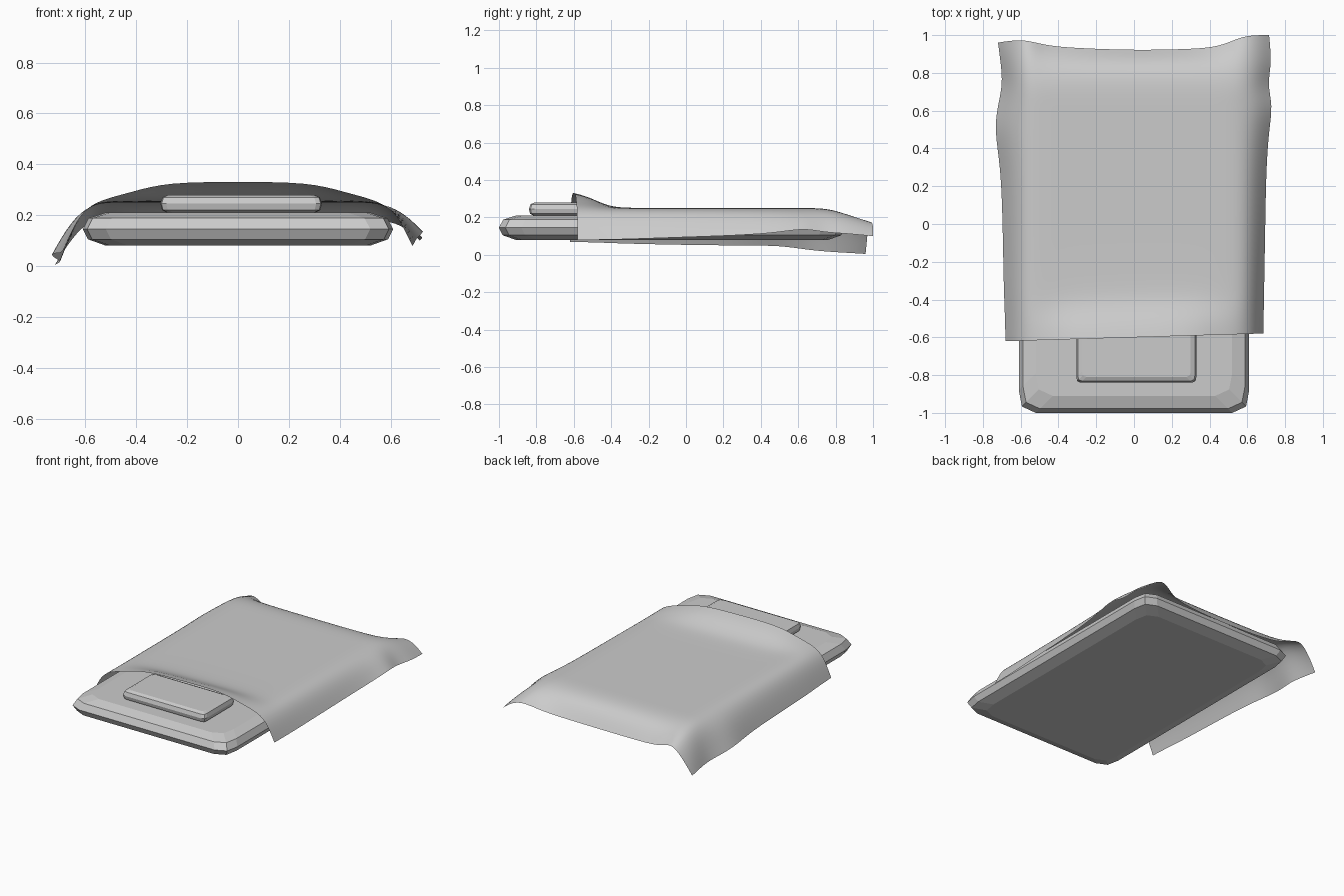
import bpy, bmesh

cube = bpy.data.objects.get("Cube")
if cube:
    bpy.data.objects.remove(cube, do_unlink=True)

GREY = (0.6, 0.6, 0.6, 1)
grey = bpy.data.materials.new("plain_grey")
grey.use_nodes = True
grey.diffuse_color = GREY
bsdf = next(n for n in grey.node_tree.nodes if n.type == 'BSDF_PRINCIPLED')
bsdf.inputs["Base Color"].default_value = GREY


def add_object(name, bm):
    bmesh.ops.recalc_face_normals(bm, faces=bm.faces)
    mesh = bpy.data.meshes.new(name)
    bm.to_mesh(mesh)
    bm.free()
    mesh.materials.append(grey)
    obj = bpy.data.objects.new(name, mesh)
    bpy.context.collection.objects.link(obj)
    return obj


def outline(hx, hy, c):
    """Rectangle with two-step chamfered corners, counter-clockwise."""
    corner = [(hx, hy - c), (hx - 0.14 * c, hy - 0.28 * c), (hx - 0.75 * c, hy)]
    points = []
    for sx, sy in ((1, 1), (-1, 1), (-1, -1), (1, -1)):
        run = corner if sx == sy else corner[::-1]
        points += [(sx * x, sy * y) for x, y in run]
    return points


def cushion(name, cx, cy, hx, hy, corner, levels):
    """Stack inset outlines (height, inset) into a soft-edged slab."""
    bm = bmesh.new()
    rings = [[bm.verts.new((cx + x, cy + y, z))
              for x, y in outline(hx - inset, hy - inset, corner)]
             for z, inset in levels]
    n = len(rings[0])
    for low, high in zip(rings, rings[1:]):
        for i in range(n):
            j = (i + 1) % n
            bm.faces.new((low[i], low[j], high[j], high[i]))
    bm.faces.new(rings[0][::-1])
    bm.faces.new(rings[-1])
    return add_object(name, bm)


cushion("mattress", 0, -0.075, 0.61, 0.925, 0.12,
        [(0.08, 0.09), (0.105, 0.02), (0.145, 0), (0.188, 0.022), (0.21, 0.09)])
cushion("pillow", 0.0125, -0.67, 0.3175, 0.17, 0.03,
        [(0.208, 0.03), (0.22, 0.006), (0.245, 0), (0.27, 0.008), (0.28, 0.03)])

# Blanket: rows of (y, right hem x and z, left hem x and z, crown height)
TOP = 0.25
ROWS = [
    (-0.60, -0.68, 0.07, 0.685, 0.08, 0.33),
    (-0.52, -0.682, 0.068, 0.686, 0.08, 0.31),
    (-0.42, -0.685, 0.065, 0.688, 0.082, 0.257),
    (-0.30, -0.69, 0.06, 0.69, 0.085, TOP),
    (0.00, -0.695, 0.053, 0.695, 0.095, TOP),
    (0.30, -0.705, 0.05, 0.70, 0.105, TOP),
    (0.50, -0.74, 0.05, 0.715, 0.12, TOP),
    (0.63, -0.72, 0.03, 0.735, 0.143, TOP),
    (0.74, -0.695, 0.018, 0.705, 0.12, TOP),
    (0.85, -0.705, 0.012, 0.73, 0.115, 0.225),
]
# Back hem, from right to left: (y, z)
BACK = [(0.96, 0.005), (0.97, 0.10), (0.975, 0.19), (0.955, 0.155), (0.94, 0.13),
        (0.93, 0.12), (0.92, 0.115), (0.925, 0.12), (0.935, 0.13), (0.96, 0.155),
        (0.995, 0.185), (1.0, 0.15), (1.0, 0.10)]
# Half of the top: (x, share of the bulge over the pillow)
HALF = [(0.58, 0), (0.5, 0.25), (0.42, 0.5), (0.28, 1)]
SPAN = [(-x, f) for x, f in HALF] + [(0, 1)] + [(x, f) for x, f in HALF[::-1]]


def section(y, rx, rz, lx, lz, crown):
    edge = min(crown, 0.242)
    top = [(x, TOP + (crown - TOP) * (f if crown > TOP else 1)) for x, f in SPAN]
    top[0], top[-1] = (top[0][0], edge), (top[-1][0], edge)

    def drape(side, hx, hz):
        return (side * 0.58 + 0.52 * (hx - side * 0.58), hz + 0.66 * (edge - hz))

    line = [(rx, rz), drape(-1, rx, rz)] + top + [drape(1, lx, lz), (lx, lz)]
    skew = 0.03 if y < 0 else 0
    return [(x, y + skew * x, z) for x, z in line]


grid = [section(*row) for row in ROWS]
back_x = [-0.72, -0.66] + [x for x, f in SPAN] + [0.66, 0.715]
grid.append([(x, y, z) for x, (y, z) in zip(back_x, BACK)])

bm = bmesh.new()
verts = [[bm.verts.new(p) for p in line] for line in grid]
for near, far in zip(verts, verts[1:]):
    for i in range(len(near) - 1):
        bm.faces.new((near[i], near[i + 1], far[i + 1], far[i])).smooth = True
blanket = add_object("blanket", bm)
if sum(p.normal.z for p in blanket.data.polygons) < 0:
    blanket.data.flip_normals()
sub = blanket.modifiers.new("soften", 'SUBSURF')
sub.levels = sub.render_levels = 2
sub.boundary_smooth = 'PRESERVE_CORNERS'
